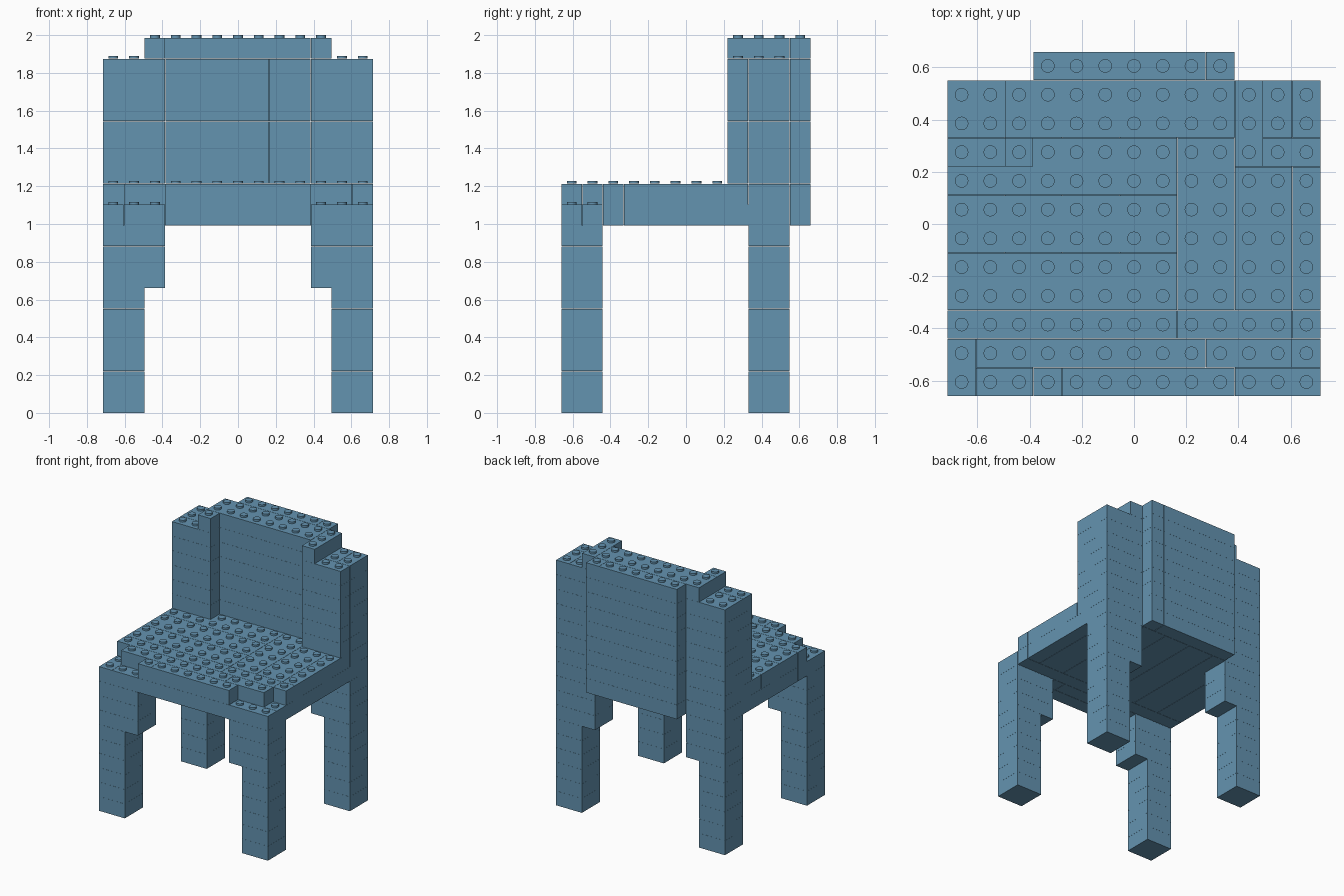
import bpy
import bmesh
from mathutils import Matrix

if "Cube" in bpy.data.objects:
    bpy.data.objects.remove(bpy.data.objects["Cube"])

P = 0.11            # stud pitch
H = 0.1103          # brick height
STUD_R, STUD_H = 0.026, 0.0146
GAP = 0.001         # seam inset on each side
COLS, ROWS = 13, 12

blue = bpy.data.materials.new("steel_blue")
blue.use_nodes = True
colour = (0.127, 0.292, 0.434, 1)
blue.diffuse_color = colour
blue.node_tree.nodes["Principled BSDF"].inputs["Base Color"].default_value = colour


def corner(col, row, layer):
    return (col - COLS / 2) * P, (row - ROWS / 2) * P, layer * H


def finish(name, bm):
    mesh = bpy.data.meshes.new(name)
    bm.to_mesh(mesh)
    bm.free()
    mesh.materials.append(blue)
    obj = bpy.data.objects.new(name, mesh)
    bpy.context.collection.objects.link(obj)
    return obj


filled = set()


def build(name, bricks):
    """Each brick is (first col, end col, first row, end row, layer)."""
    bm = bmesh.new()
    for c0, c1, r0, r1, layer in bricks:
        x0, y0, z0 = corner(c0, r0, layer)
        x1, y1, z1 = corner(c1, r1, layer + 1)
        size = (x1 - x0 - 2 * GAP, y1 - y0 - 2 * GAP, z1 - z0 - GAP / 2, 1)
        mid = ((x0 + x1) / 2, (y0 + y1) / 2, (z0 + z1) / 2)
        bmesh.ops.create_cube(bm, size=1, matrix=Matrix.Translation(mid) @ Matrix.Diagonal(size))
        filled.update((c, r, layer) for c in range(c0, c1) for r in range(r0, r1))
    return finish(name, bm)


# Legs: 2x2 bricks, widening inwards near the seat
for depth, row in (("front", 0), ("back", 9)):
    for side in ("right", "left"):
        bricks = []
        for layer in range(9):
            width = 2 if layer < 6 else 3
            first = 0 if side == "right" else COLS - width
            bricks.append((first, first + width, row, row + 2, layer))
        build(f"{depth}_{side}_leg", bricks)

# Seat base: front beams and long planks
base = [(0, 1, 0, 2, 9), (1, 3, 0, 1, 9), (3, 9, 0, 1, 9), (9, 10, 0, 1, 9),
        (10, 13, 0, 1, 9), (1, 9, 1, 2, 9), (9, 13, 1, 2, 9), (0, 13, 2, 3, 9)]
base += [(c, min(c + 2, COLS), 3, 11, 9) for c in range(0, COLS, 2)]
build("seat_base", base)

# Seat top: stepped front edge, then wide plates
top = [(3, 4, 0, 1), (4, 10, 0, 1), (1, 9, 1, 2), (9, 12, 1, 2),
       (0, 8, 2, 3), (8, 12, 2, 3), (12, 13, 2, 3),
       (0, 8, 3, 5), (0, 8, 5, 7), (0, 8, 7, 9), (8, 10, 3, 9),
       (10, 12, 3, 8), (12, 13, 3, 8), (10, 13, 8, 9), (0, 8, 9, 11), (8, 13, 9, 11)]
build("seat_top", [b + (10,) for b in top])

# Backrest: two side towers, a recessed middle and an outer back panel
walls = range(11, 17)
build("backrest_right_tower", [b + (k,) for k in walls for b in ((0, 3, 8, 9), (0, 3, 9, 11))])
build("backrest_left_tower", [b + (k,) for k in walls
                              for b in ((10, 13, 8, 9), (10, 12, 9, 11), (12, 13, 9, 11))])
build("backrest_middle", [b + (k,) for k in walls for b in ((3, 8, 9, 11), (8, 10, 9, 11))])
build("backrest_back_panel", [b + (k,) for k in range(9, 18)
                              for b in ((3, 9, 11, 12), (9, 10, 11, 12))])
build("backrest_cap", [(2, 3, 8, 9, 17), (2, 10, 9, 11, 17), (10, 11, 8, 11, 17)])

# Studs on every exposed top
bm = bmesh.new()
for c, r, k in sorted(filled):
    if (c, r, k + 1) not in filled:
        x, y, z = corner(c + 0.5, r + 0.5, k + 1)
        bmesh.ops.create_cone(bm, cap_ends=True, segments=20, radius1=STUD_R, radius2=STUD_R,
                              depth=STUD_H, matrix=Matrix.Translation((x, y, z + STUD_H / 2)))
studs = finish("studs", bm)
bpy.context.view_layer.objects.active = studs
studs.select_set(True)
bpy.ops.object.shade_smooth_by_angle()
